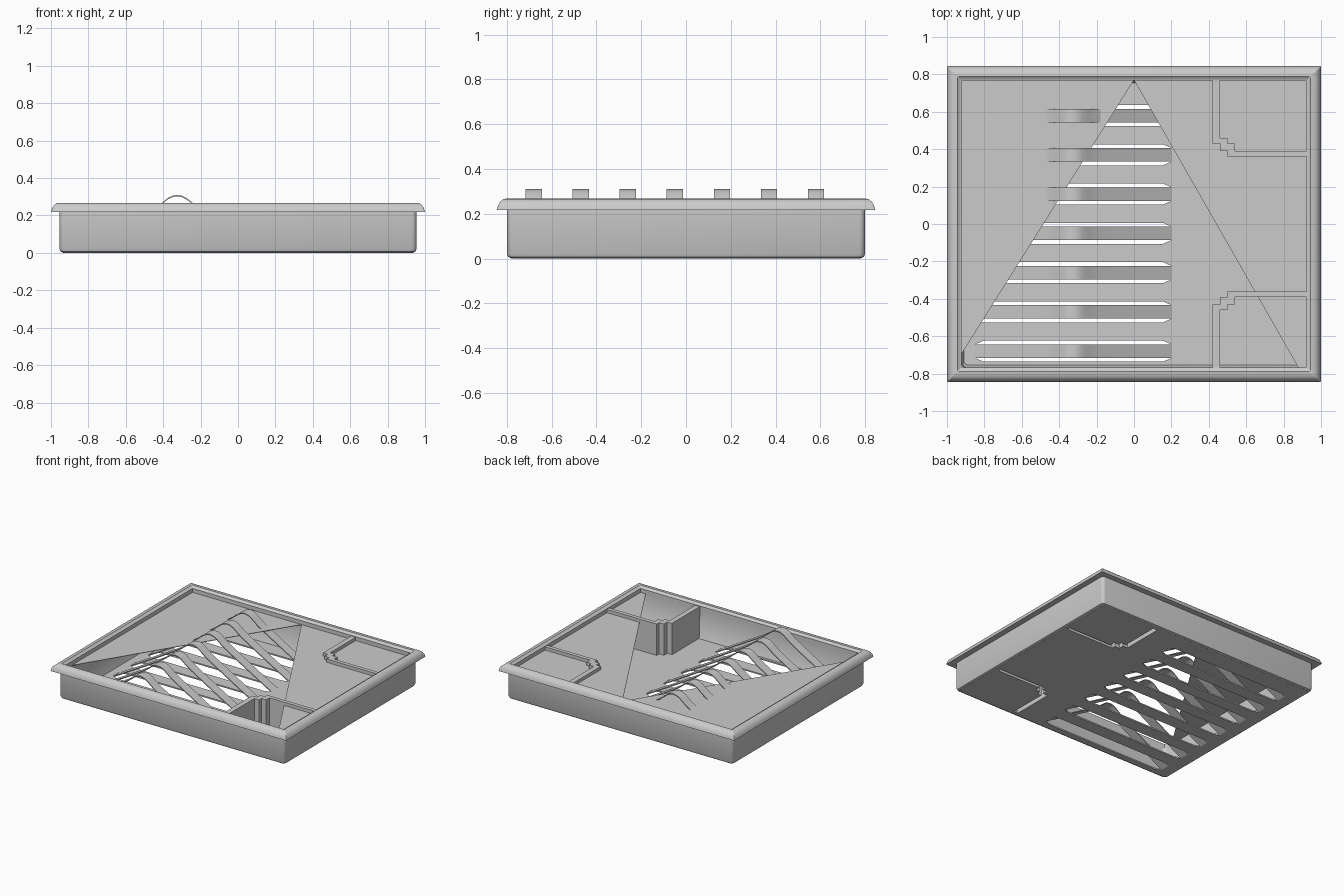
import bpy
import bmesh
import math

if "Cube" in bpy.data.objects:
    bpy.data.objects.remove(bpy.data.objects["Cube"], do_unlink=True)

GREY = bpy.data.materials.new("light grey")
GREY.use_nodes = True
GREY.diffuse_color = (0.6, 0.6, 0.6, 1)
GREY.node_tree.nodes["Principled BSDF"].inputs["Base Color"].default_value = (0.6, 0.6, 0.6, 1)

HALF_X, HALF_Y = 0.955, 0.80     # outer half sizes of the tray body
SHEET_Z = 0.225
STRIP_X = -0.325
STRIP_YS = [-0.05 + 0.21 * k for k in range(-3, 4)]


def finish(name, bm, smooth=False):
    bmesh.ops.recalc_face_normals(bm, faces=bm.faces)
    mesh = bpy.data.meshes.new(name)
    bm.to_mesh(mesh)
    bm.free()
    mesh.materials.append(GREY)
    obj = bpy.data.objects.new(name, mesh)
    bpy.context.collection.objects.link(obj)
    if smooth:
        bpy.ops.object.select_all(action="DESELECT")
        obj.select_set(True)
        bpy.context.view_layer.objects.active = obj
        bpy.ops.object.shade_smooth_by_angle(angle=math.radians(40))
    return obj


def rounded_rect(inset, radius):
    """Corner-rounded rectangle around the tray, moved inward by inset."""
    hx, hy = HALF_X - inset, HALF_Y - inset
    pts = []
    for i, (sx, sy) in enumerate([(1, 1), (-1, 1), (-1, -1), (1, -1)]):
        for step in range(5):
            a = math.pi / 2 * (i + step / 4)
            pts.append((sx * (hx - radius) + radius * math.cos(a),
                        sy * (hy - radius) + radius * math.sin(a)))
    return pts


def ring(name, profile, radius):
    """Closed (inset, z) profile carried round the tray."""
    bm = bmesh.new()
    loops = [[bm.verts.new((x, y, z)) for x, y in rounded_rect(inset, radius)]
             for inset, z in profile]
    for a, b in zip(loops, loops[1:] + loops[:1]):
        for i in range(len(a)):
            j = (i + 1) % len(a)
            bm.faces.new((a[i], a[j], b[j], b[i]))
    return finish(name, bm, True)


def prism(bm, outline, z0, z1, bottom=True):
    """Extruded outline, optionally open underneath."""
    low = [bm.verts.new((x, y, z0)) for x, y in outline]
    high = [bm.verts.new((x, y, z1)) for x, y in outline]
    bm.faces.new(high)
    if bottom:
        bm.faces.new(low[::-1])
    for i in range(len(low)):
        j = (i + 1) % len(low)
        bm.faces.new((low[i], low[j], high[j], high[i]))


# Side walls with a rounded foot
ring("tray_walls", [(0, 0.22), (0, 0.022), (0.006, 0.007), (0.022, 0),
                    (0.045, 0), (0.045, 0.012), (0.036, 0.025), (0.033, 0.22)], 0.025)

# Overhanging rim with a curved outer edge
ring("rim", [(0, 0.218), (-0.044, 0.218), (-0.04, 0.236), (-0.03, 0.254), (-0.014, 0.267),
             (0.012, 0.268), (0.022, 0.258), (0.033, 0.255), (0.033, 0.218)], 0.004)

# Stepped outline of a corner divider
STEPS = [(0.42, 0.77), (0.42, 0.43), (0.46, 0.43), (0.46, 0.39), (0.50, 0.39),
         (0.50, 0.36), (0.925, 0.36), (0.925, 0.39), (0.54, 0.39), (0.54, 0.43),
         (0.50, 0.43), (0.50, 0.46), (0.46, 0.46), (0.46, 0.77)]

# Floor, pierced by the long slots and the hollow dividers
bm = bmesh.new()
prism(bm, rounded_rect(0.02, 0.02), 0, 0.01)
floor = finish("floor", bm)
bm = bmesh.new()
for cy in STRIP_YS:
    half = [(-0.525, 0.036), (-0.48, 0.056), (0.48, 0.056), (0.525, 0.036)]
    outline = [(STRIP_X + x, cy + y) for x, y in half]
    outline += [(STRIP_X + x, cy - y) for x, y in reversed(half)]
    prism(bm, outline, -0.1, 0.1)
for side in (1, -1):
    prism(bm, [(x, side * y) for x, y in STEPS], -0.1, 0.1)
cutter = finish("floor_cutter", bm)
cutter.hide_render = True
cut = floor.modifiers.new("slots", "BOOLEAN")
cut.object = cutter
cut.operation = "DIFFERENCE"
cut.solver = "EXACT"
graph = bpy.context.evaluated_depsgraph_get()
pierced = bpy.data.meshes.new_from_object(floor.evaluated_get(graph))
floor.modifiers.clear()
floor.data = pierced
bpy.data.objects.remove(cutter, do_unlink=True)

# Hollow corner dividers
for side, name in ((1, "back_divider"), (-1, "front_divider")):
    bm = bmesh.new()
    prism(bm, [(x, side * y) for x, y in STEPS], 0, 0.25, bottom=False)
    shell = finish(name, bm)
    thick = shell.modifiers.new("thickness", "SOLIDIFY")
    thick.thickness = 0.004
    thick.offset = -1

# Upper sheet either side of the triangular opening
for name, outline in (
        ("left_upper_sheet", [(0, 0.77), (-0.925, 0.77), (-0.925, -0.70)]),
        ("right_upper_sheet", [(0, 0.77), (0.88, -0.77), (0.925, -0.77), (0.925, 0.77)])):
    bm = bmesh.new()
    prism(bm, outline, SHEET_Z - 0.004, SHEET_Z)
    finish(name, bm)

# Arched strips rising out of the slots
RISE = [(0.525, 0.008), (0.34, 0.112), (0.15, 0.222), (0.11, 0.247),
        (0.08, 0.27), (0.05, 0.294), (0.025, 0.306)]
ARCH = [(-d, z) for d, z in RISE] + [(0, 0.31)] + RISE[::-1]
for n, cy in enumerate(STRIP_YS):
    bm = bmesh.new()
    rows = []
    for d, z in ARCH:
        rows.append([bm.verts.new((STRIP_X + d, cy + s * 0.036, z - drop))
                     for s, drop in ((-1, 0), (1, 0), (1, 0.008), (-1, 0.008))])
    for a, b in zip(rows, rows[1:]):
        for i in range(4):
            j = (i + 1) % 4
            bm.faces.new((a[i], a[j], b[j], b[i]))
    bm.faces.new(rows[0])
    bm.faces.new(rows[-1])
    finish(f"arched_strip_{n + 1}", bm, True)
